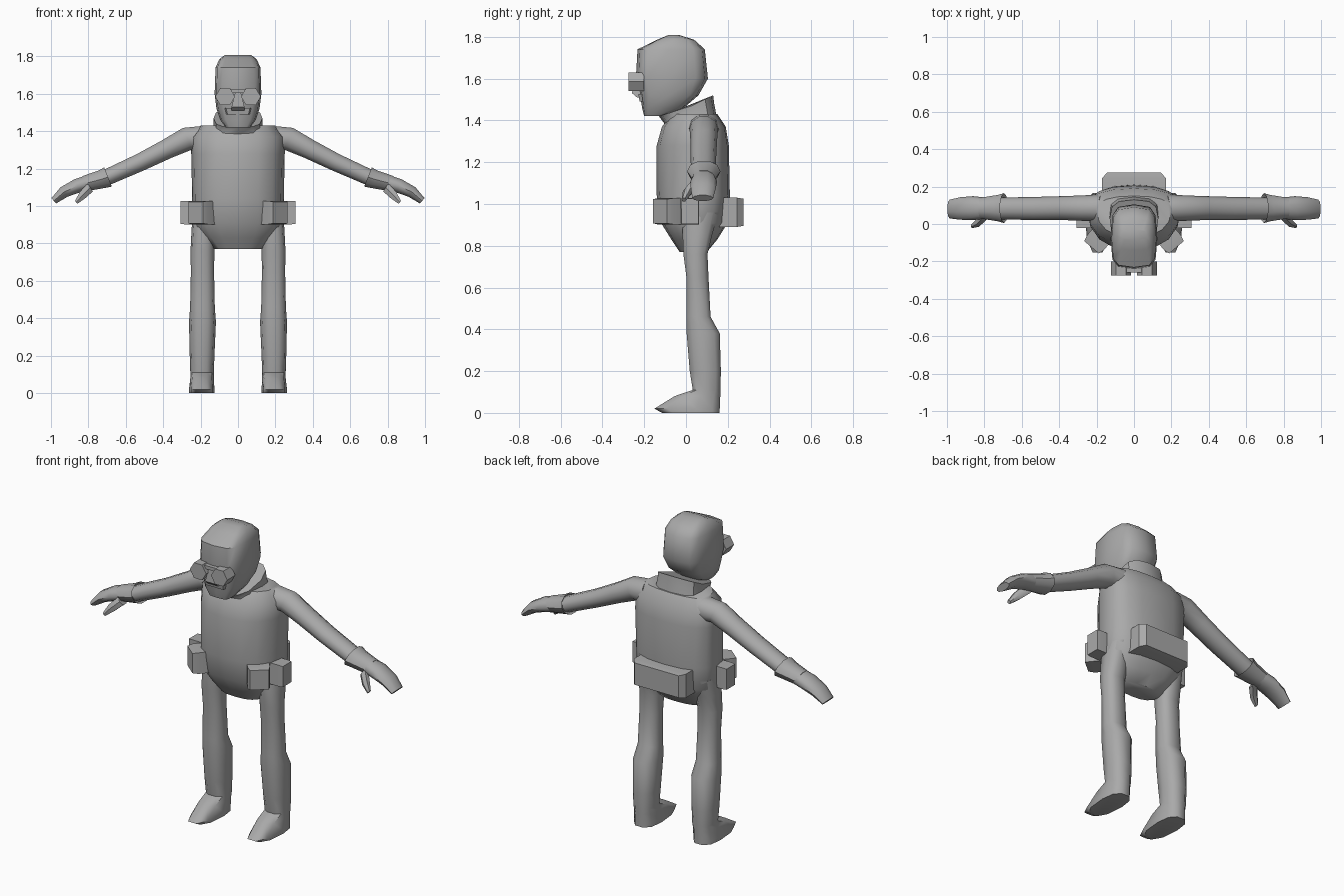
import bpy, bmesh, math
from mathutils import Vector

mat = bpy.data.materials.new("clay grey")
mat.diffuse_color = (0.4, 0.4, 0.4, 1)


def loft(name, rings, angle=50):
    """Skin a closed solid through rings of equal point count."""
    bm = bmesh.new()
    loops = [[bm.verts.new(p) for p in ring] for ring in rings]
    n = len(loops[0])
    for a, b in zip(loops, loops[1:]):
        for i in range(n):
            j = (i + 1) % n
            bm.faces.new((a[i], a[j], b[j], b[i]))
    bm.faces.new(loops[0])
    bm.faces.new(loops[-1])
    bmesh.ops.recalc_face_normals(bm, faces=bm.faces)
    mesh = bpy.data.meshes.new(name)
    bm.to_mesh(mesh)
    bm.free()
    mesh.materials.append(mat)
    mesh.shade_smooth()
    mesh.set_sharp_from_angle(angle=math.radians(angle))
    obj = bpy.data.objects.new(name, mesh)
    bpy.context.collection.objects.link(obj)
    return obj


def power(t, e):
    return math.copysign(abs(t) ** e, t)


def level(z, x, half, front, back, mid=None, n=12, e=0.8, tilt=0):
    """Level ring with its own front and back depth; tilt raises the back."""
    mid = (front + back) / 2 if mid is None else mid
    pts = []
    for i in range(n):
        a = 2 * math.pi * i / n
        s = power(math.sin(a), e)
        y = mid + s * ((back - mid) if s > 0 else (mid - front))
        pts.append((x + half * power(math.cos(a), e), y, z + tilt * s))
    return pts


def across(side, x, z, y, ry, rz, slope, n=10):
    """Ring facing along an arm that drops by the given slope angle."""
    up = Vector((math.sin(slope), 0, math.cos(slope)))
    pts = []
    for i in range(n):
        a = 2 * math.pi * i / n
        p = Vector((x, y + ry * math.cos(a), z)) + up * rz * math.sin(a)
        pts.append((side * p.x, p.y, p.z))
    return pts


def pouch(name, x, y, z, w, d, h, turn, taper=0.85):
    """Box turned about z, a little narrower on its outer face."""
    c, s = math.cos(turn), math.sin(turn)
    rings = []
    for dy, k in ((d / 2, 1), (-d * 0.25, 1), (-d / 2, taper)):
        ring = []
        for sx, sz in ((-1, -1), (1, -1), (1, 1), (-1, 1)):
            px = sx * w / 2 * k
            ring.append((x + px * c - dy * s, y + px * s + dy * c, z + sz * h / 2 * (0.5 + k / 2)))
        rings.append(ring)
    return loft(name, rings, 35)


# Torso, from crotch to shoulders
loft("torso", [level(z, 0, w, f, b, m, 16, e) for z, w, f, b, m, e in (
    (0.77, 0.13, -0.03, 0.10, 0.05, 0.8), (0.83, 0.19, -0.07, 0.15, 0.06, 0.85),
    (0.91, 0.245, -0.12, 0.20, 0.07, 0.85), (1.04, 0.245, -0.14, 0.21, 0.08, 0.85),
    (1.28, 0.25, -0.14, 0.205, 0.09, 0.85), (1.37, 0.25, -0.115, 0.19, 0.09, 0.85),
    (1.43, 0.20, -0.07, 0.15, 0.08, 0.85))])

# Collar and neck
loft("collar", [level(1.36, 0, 0.145, -0.11, 0.15, 0.05, 12, 0.7, 0.04),
                level(1.43, 0, 0.13, -0.10, 0.135, 0.04, 12, 0.7, 0.05),
                level(1.47, 0, 0.13, -0.13, 0.13, 0.03, 12, 0.7, 0.05)], 40)

# Head
loft("head", [level(z, 0, w, f, b, m, 12, 0.55) for z, w, f, b, m in (
    (1.42, 0.065, -0.20, -0.08, -0.15), (1.46, 0.095, -0.21, -0.01, -0.12),
    (1.52, 0.115, -0.22, 0.06, -0.08), (1.60, 0.125, -0.24, 0.105, -0.08),
    (1.74, 0.12, -0.232, 0.09, -0.08), (1.785, 0.10, -0.14, 0.04, -0.06),
    (1.808, 0.07, -0.085, -0.03, -0.06))])

# Face details
loft("nose", [[(-w, -0.2, z), (w, -0.2, z), (w, f, z), (-w, f, z)] for z, w, f in (
    (1.51, 0.035, -0.235), (1.53, 0.035, -0.258), (1.62, 0.012, -0.25))], 40)
loft("mouth", [[(-w, -0.19, z), (w, -0.19, z), (w * 0.8, f, z), (-w * 0.8, f, z)] for z, w, f in (
    (1.49, 0.07, -0.222), (1.525, 0.08, -0.228))], 30)
loft("glasses_bridge", [[(x, y, z) for y, z in ((-0.26, 1.605), (-0.235, 1.605), (-0.235, 1.625), (-0.26, 1.625))]
                        for x in (-0.04, 0.04)], 30)

for side, label in ((1, "left"), (-1, "right")):
    # Six-sided lens
    loft(label + "_lens", [[(side * 0.069 + 0.053 * math.cos(k * math.pi / 3), y,
                             1.585 + 0.052 * math.sin(k * math.pi / 3)) for k in range(6)]
                           for y in (-0.275, -0.2)], 30)

    # Leg with calf, and foot with pointed toe
    loft(label + "_leg", [level(z, side * x, w, f, b, m, 10) for z, x, w, f, b, m in (
        (0.96, 0.175, 0.068, -0.02, 0.16, 0.07), (0.86, 0.185, 0.064, -0.02, 0.13, 0.06),
        (0.76, 0.19, 0.064, -0.015, 0.105, 0.05), (0.65, 0.19, 0.062, 0, 0.11, 0.05),
        (0.46, 0.19, 0.066, 0, 0.12, 0.06), (0.38, 0.19, 0.072, 0, 0.165, 0.08),
        (0.20, 0.192, 0.066, 0.015, 0.17, 0.09), (0.11, 0.192, 0.063, 0.03, 0.168, 0.09),
        (0.08, 0.192, 0.063, -0.06, 0.168, 0.07), (0.02, 0.194, 0.068, -0.16, 0.166, 0.05),
        (0.0, 0.194, 0.068, -0.12, 0.165, 0.05))])

    # Arm
    loft(label + "_arm", [across(side, x, z, y, ry, rz, s) for x, z, y, ry, rz, s in (
        (0.17, 1.36, 0.085, 0.075, 0.075, 0.3), (0.27, 1.36, 0.085, 0.068, 0.066, 0.4),
        (0.38, 1.305, 0.085, 0.064, 0.056, 0.48), (0.52, 1.235, 0.083, 0.062, 0.05, 0.48),
        (0.72, 1.145, 0.083, 0.058, 0.045, 0.45))])

    # Flared glove cuff
    loft(label + "_cuff", [across(side, x, z, y, ry, rz, s) for x, z, y, ry, rz, s in (
        (0.715, 1.15, 0.083, 0.05, 0.04, 0.35), (0.695, 1.155, 0.085, 0.08, 0.058, 0.38),
        (0.73, 1.143, 0.085, 0.07, 0.052, 0.35), (0.82, 1.12, 0.085, 0.056, 0.044, 0.3))], 45)

    # Hand and thumb
    loft(label + "_hand", [across(side, x, z, y, ry, rz, s) for x, z, y, ry, rz, s in (
        (0.79, 1.127, 0.085, 0.056, 0.045, 0.3), (0.86, 1.108, 0.085, 0.064, 0.04, 0.4),
        (0.93, 1.075, 0.083, 0.06, 0.033, 0.65), (0.985, 1.028, 0.08, 0.05, 0.02, 0.75))])
    loft(label + "_thumb", [across(side, x, z, y, ry, rz, s, 6) for x, z, y, ry, rz, s in (
        (0.79, 1.10, 0.05, 0.03, 0.03, 0.6), (0.83, 1.06, 0.01, 0.025, 0.026, 0.7),
        (0.865, 1.02, -0.01, 0.012, 0.012, 0.7))])

    # Belt pouches at the front corner and hip
    pouch(label + "_front_pouch", side * 0.185, -0.075, 0.965, 0.12, 0.13, 0.125, side * 0.7)
    pouch(label + "_hip_pouch", side * 0.265, 0.02, 0.965, 0.085, 0.085, 0.125, side * math.pi / 2, 0.95)

# Wide pouch behind the belt
pouch("back_pouch", 0, 0.215, 0.96, 0.34, 0.12, 0.14, math.pi, 0.85)
